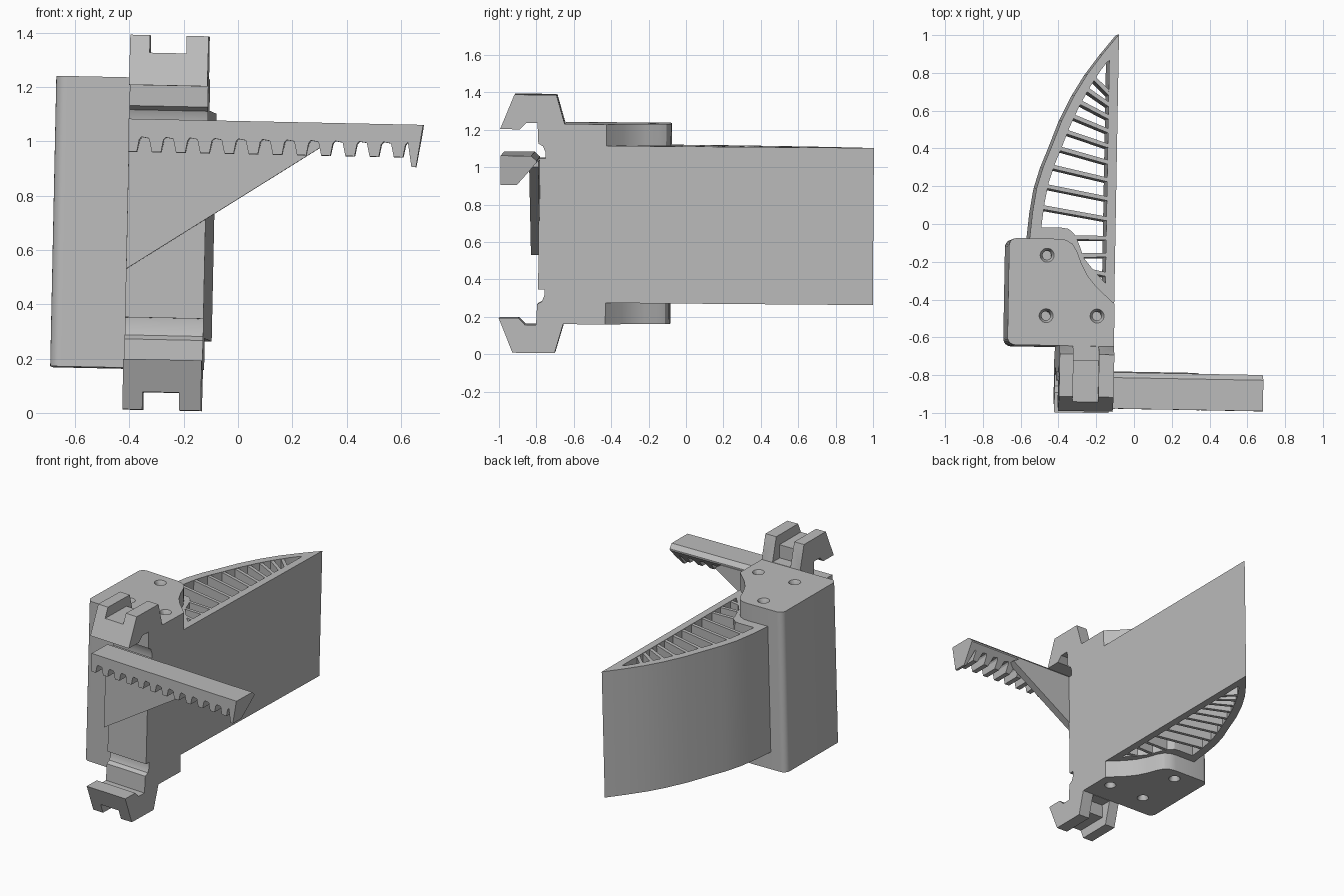
import bpy, bmesh
from mathutils import Vector, Matrix, Euler

cube = bpy.data.objects.get("Cube")
if cube:
    bpy.data.objects.remove(cube, do_unlink=True)

grey = bpy.data.materials.new("plain_grey")
grey.use_nodes = True
tone = (0.5, 0.5, 0.5, 1)
grey.diffuse_color = tone
grey.node_tree.nodes["Principled BSDF"].inputs["Base Color"].default_value = tone

MID = 0.686          # height of the symmetry plane
FLAT = -0.106        # x of the long flat side
parts = []


def finish(name, bm):
    bmesh.ops.recalc_face_normals(bm, faces=bm.faces)
    mesh = bpy.data.meshes.new(name)
    bm.to_mesh(mesh)
    bm.free()
    mesh.materials.append(grey)
    ob = bpy.data.objects.new(name, mesh)
    bpy.context.collection.objects.link(ob)
    parts.append(ob)
    return ob


def prism(name, pts, axis, lo, hi, round_left=0):
    """Extrude a 2D outline along an axis; optionally round its outer left corners."""
    place = {"x": lambda p, t: (t, p[0], p[1]),
             "y": lambda p, t: (p[0], t, p[1]),
             "z": lambda p, t: (p[0], p[1], t)}[axis]
    bm = bmesh.new()
    face = bm.faces.new([bm.verts.new(place(p, lo)) for p in pts])
    ext = bmesh.ops.extrude_face_region(bm, geom=[face])
    move = Vector(place((0, 0), hi - lo))
    bmesh.ops.translate(bm, vec=move, verts=[v for v in ext["geom"] if isinstance(v, bmesh.types.BMVert)])
    if round_left:
        edges = [e for e in bm.edges if all(v.co.x < -0.6 for v in e.verts)
                 and abs(e.verts[0].co.z - e.verts[1].co.z) > 0.1]
        bmesh.ops.bevel(bm, geom=edges, offset=round_left, segments=6, profile=0.5, affect="EDGES")
    return finish(name, bm)


def box(name, x, y, z):
    return prism(name, [(x[0], y[0]), (x[1], y[0]), (x[1], y[1]), (x[0], y[1])], "z", *z)


def cone(name, x, y, z, r1, r2, depth):
    bm = bmesh.new()
    bmesh.ops.create_cone(bm, cap_ends=True, segments=24, radius1=r1, radius2=r2, depth=depth,
                          matrix=Matrix.Translation((x, y, z)))
    return finish(name, bm)


def boolean(ob, cutter, operation="DIFFERENCE"):
    mod = ob.modifiers.new("cut", "BOOLEAN")
    mod.operation, mod.solver, mod.object = operation, "EXACT", cutter
    bpy.context.view_layer.objects.active = ob
    bpy.ops.object.modifier_apply(modifier=mod.name)
    parts.remove(cutter)
    bpy.data.objects.remove(cutter, do_unlink=True)


# Mounting block with an S-shaped inner edge
block = prism("mounting_block", [
    (-0.67, -0.655), (FLAT, -0.655), (FLAT, -0.43), (-0.2, -0.345), (-0.25, -0.285),
    (-0.285, -0.22), (-0.31, -0.155), (-0.335, -0.115), (-0.37, -0.095), (-0.41, -0.09),
    (-0.67, -0.09)], "z", MID - 0.535, MID + 0.535, round_left=0.04)

# Countersunk screw holes at both ends
for hx, hy in [(-0.468, -0.178), (-0.468, -0.498), (-0.198, -0.495)]:
    for s in (1, -1):
        boolean(block, cone("bore", hx, hy, MID + s * 0.47, 0.024, 0.024, 0.16))
        r = (0.022, 0.038) if s > 0 else (0.038, 0.022)
        boolean(block, cone("sink", hx, hy, MID + s * 0.52, *r, 0.034))

# Front column with a hooked clip at each end, mirrored about the middle
half = [(-0.655, 0.535), (-0.70, 0.69), (-0.925, 0.69), (-1.0, 0.505), (-0.895, 0.505),
        (-0.86, 0.54), (-0.80, 0.54), (-0.795, 0.43), (-0.77, 0.415), (-0.757, 0.385),
        (-0.757, 0.35), (-0.79, 0.35)]
outline = [(y, MID + z) for y, z in half] + [(y, MID - z) for y, z in reversed(half)]
column = prism("clip_column", outline, "x", -0.395, FLAT)
for s in (1, -1):
    for front, depth in ((-1.1, 0.625), (-0.73, 0.537)):
        z = sorted((MID + s * depth, MID + s * 0.8))
        boolean(column, box("notch", (-0.322, -0.187), (front, -0.5), z))

# Curved blade, hollowed right through
curve = [(-0.56, -0.09), (-0.547, 0.05), (-0.527, 0.18), (-0.495, 0.29), (-0.452, 0.4),
         (-0.4, 0.54), (-0.335, 0.675), (-0.27, 0.785), (-0.19, 0.895), (FLAT, 1.0)]


def curve_x(y):
    for (xa, ya), (xb, yb) in zip(curve, curve[1:]):
        if ya <= y <= yb:
            return xa + (xb - xa) * (y - ya) / (yb - ya)


z_blade = (MID - 0.42, MID + 0.42)
blade = prism("curved_blade", curve + [(FLAT, -0.43), (-0.3, -0.4), (-0.5, -0.25), (-0.5, -0.1)],
              "z", *z_blade)
inner = [(curve_x(y) + 0.055, y) for y in (-0.03, 0.1, 0.2, 0.3, 0.4, 0.5, 0.6, 0.7, 0.8, 0.85)]
pocket = inner + [(-0.155, 0.86), (-0.155, -0.32), (-0.22, -0.25), (-0.27, -0.19),
                  (-0.3, -0.11), (-0.325, -0.06), (-0.355, -0.035), (-0.39, -0.03)]
boolean(blade, prism("pocket", pocket, "z", MID - 0.6, MID + 0.6))

# Ribs inside the blade
ribs = [(curve_x(yl) + 0.03, yl, yl - 0.06 - 0.005 * i)
        for i, yl in enumerate(0.08 + 0.115 * k - 0.0035 * k * k for k in range(9))]
ribs += [(-0.34, -0.08, -0.08), (-0.31, -0.175, -0.17), (-0.24, -0.255, -0.275)]
for i, (xl, yl, yr) in enumerate(ribs):
    a, b = Vector((xl, yl)), Vector((-0.14, yr))
    n = (b - a).orthogonal().normalized() * 0.011
    prism(f"blade_rib_{i + 1}", [a + n, b + n, b - n, a - n], "z", z_blade[0] + 0.003, z_blade[1] - 0.003)

# Toothed arm: side outline with teeth, trimmed by its cross-section
teeth = [(-0.395, 1.066)]
for i in range(12):
    c = -0.378 + 0.0892 * i
    teeth += [(max(c - 0.028, -0.394), 0.995), (max(c - 0.017, -0.393), 0.945),
              (c + 0.017, 0.945), (c + 0.025, 0.99), (c + 0.033, 1.0)]
teeth += [(0.637, 1.0), (0.652, 0.91), (0.669, 0.91), (0.692, 1.066)]
arm = prism("toothed_arm", teeth, "y", -1.05, -0.7)
section = [(-0.982, 0.88), (-0.92, 0.88), (-0.845, 0.965), (-0.79, 1.03), (-0.79, 1.04),
           (-0.818, 1.066), (-0.818, 1.07), (-0.982, 1.07)]
boolean(arm, prism("section", section, "x", -0.5, 0.8), "INTERSECT")

# Triangular brace under the arm
prism("arm_brace", [(-0.394, 0.514), (0.35, 1.0), (0.3, 1.03), (-0.394, 1.03)], "y", -0.835, -0.785)

# Slight lean of the whole assembly, then smooth the rounded walls
lean = (Matrix.Translation((0, 0, MID + 0.002)) @ Euler((-0.008, 0.021, -0.018)).to_matrix().to_4x4()
        @ Matrix.Translation((0, 0, -MID)))
for ob in bpy.context.selected_objects:
    ob.select_set(False)
for ob in parts:
    ob.data.transform(lean)
    ob.select_set(True)
bpy.context.view_layer.objects.active = parts[0]
bpy.ops.object.shade_smooth_by_angle(angle=0.45)
